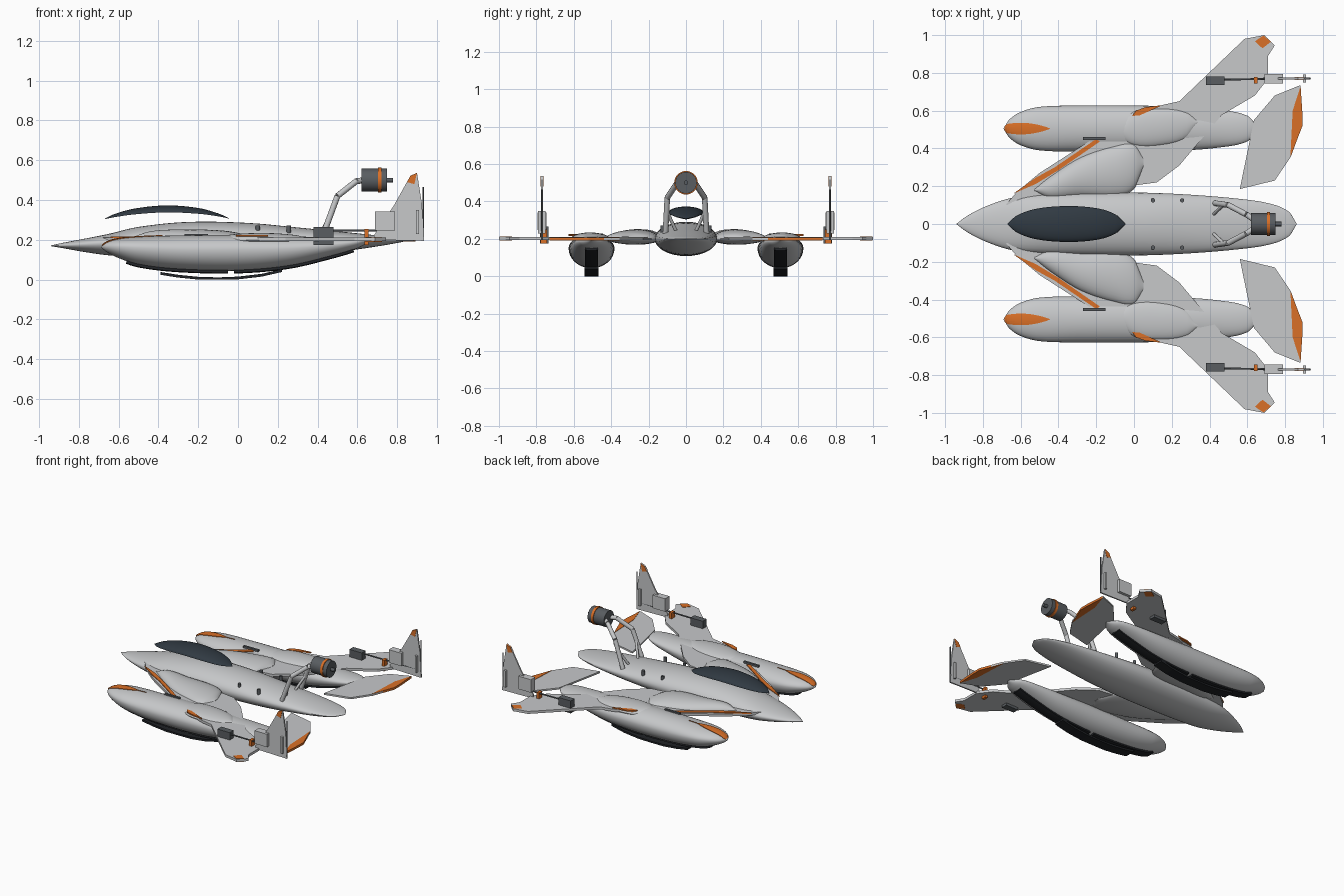
import bpy, bmesh, math
from mathutils import Vector

cube = bpy.data.objects.get("Cube")
if cube:
    bpy.data.objects.remove(cube)


def material(name, rgb):
    m = bpy.data.materials.new(name)
    m.use_nodes = True
    m.diffuse_color = (*rgb, 1)
    m.node_tree.nodes["Principled BSDF"].inputs["Base Color"].default_value = (*rgb, 1)
    return m


GREY = material("light grey", (0.57, 0.58, 0.59))
ORANGE = material("orange", (0.70, 0.16, 0.02))
DARK = material("dark grey", (0.10, 0.11, 0.12))
GLASS = material("canopy blue black", (0.03, 0.042, 0.055))
BLACK = material("black", (0.014, 0.016, 0.019))


def finish(name, bm, mat, mirror=True, smooth=False):
    bmesh.ops.recalc_face_normals(bm, faces=bm.faces)
    me = bpy.data.meshes.new(name)
    bm.to_mesh(me)
    bm.free()
    ob = bpy.data.objects.new(name, me)
    bpy.context.collection.objects.link(ob)
    me.materials.append(mat)
    if smooth:
        bpy.ops.object.select_all(action="DESELECT")
        ob.select_set(True)
        bpy.context.view_layer.objects.active = ob
        bpy.ops.object.shade_smooth_by_angle(angle=math.radians(40))
    if mirror:
        mod = ob.modifiers.new("Mirror", "MIRROR")
        mod.use_axis = (False, True, False)
        mod.use_mirror_merge = False
    return ob


def station_at(st, x):
    """Smooth interpolation of (x, centre y, half width, mid z, top z, bottom z)."""
    i = max(k for k in range(len(st) - 1) if st[k][0] <= x or k == 0)
    p0, p1, p2, p3 = (st[min(max(k, 0), len(st) - 1)] for k in range(i - 1, i + 3))
    d = p2[0] - p1[0]
    t = min(max((x - p1[0]) / d, 0), 1)
    out = []
    for a, b, c, e in zip(p0[1:], p1[1:], p2[1:], p3[1:]):
        m1 = (c - a) / (p2[0] - p0[0]) * d
        m2 = (e - b) / (p3[0] - p1[0]) * d
        out.append((2*t**3 - 3*t*t + 1)*b + (t**3 - 2*t*t + t)*m1
                   + (3*t*t - 2*t**3)*c + (t**3 - t*t)*m2)
    return out


def loft(name, st, mat, mirror=True, segs=32, steps=5):
    bm = bmesh.new()
    xs = [a[0] + (b[0] - a[0]) * k / steps for a, b in zip(st, st[1:]) for k in range(steps)]
    rings = []
    for x in xs + [st[-1][0]]:
        y, w, mid, top, bot = station_at(st, x)
        ring = []
        for k in range(segs):
            a = math.tau * k / segs
            s = math.sin(a)
            z = mid + (top - mid) * s if s >= 0 else mid - (bot - mid) * s
            ring.append(bm.verts.new((x, y + max(w, 0.001) * math.cos(a), z)))
        rings.append(ring)
    for r, q in zip(rings, rings[1:]):
        for k in range(segs):
            n = (k + 1) % segs
            bm.faces.new((r[k], r[n], q[n], q[k]))
    bm.faces.new(rings[0])
    bm.faces.new(rings[-1])
    return finish(name, bm, mat, mirror, True)


def patch(name, st, x0, x1, width, mat, top, lift, thick):
    """Strip that follows the upper or lower skin of a loft."""
    bm = bmesh.new()
    rows = []
    n = 24
    for i in range(n + 1):
        t = i / n
        x = x0 + (x1 - x0) * t
        y, w, mid, up, low = station_at(st, x)
        h = (up if top else low) - mid
        row = []
        for j in range(-3, 4):
            dy = min(width(t), w * 0.95) * j / 3
            z = mid + h * math.sqrt(1 - (dy / w) ** 2)
            row.append(bm.verts.new((x, y + dy, z + lift)))
        rows.append(row)
    for a, b in zip(rows, rows[1:]):
        for j in range(6):
            bm.faces.new((a[j], a[j + 1], b[j + 1], b[j]))
    ob = finish(name, bm, mat)
    sol = ob.modifiers.new("Thickness", "SOLIDIFY")
    sol.thickness, sol.offset = thick, 0


def prism(name, pts, lo, hi, mat, upright=False):
    """Outline extruded in z, or in y when upright."""
    bm = bmesh.new()
    def place(p, h):
        return (p[0], h, p[1]) if upright else (p[0], p[1], h)
    a = [bm.verts.new(place(p, lo)) for p in pts]
    b = [bm.verts.new(place(p, hi)) for p in pts]
    bm.faces.new(a)
    bm.faces.new(b)
    for k in range(len(pts)):
        n = (k + 1) % len(pts)
        bm.faces.new((a[k], a[n], b[n], b[k]))
    return finish(name, bm, mat)


def box(name, x0, x1, y0, y1, z0, z1, mat):
    return prism(name, [(x0, y0), (x1, y0), (x1, y1), (x0, y1)], z0, z1, mat)


def rods(name, points, radius, mat, mirror=True, segs=16):
    bm = bmesh.new()
    for p, q in zip(points, points[1:]):
        p, q = Vector(p), Vector(q)
        mat4 = (q - p).to_track_quat("Z", "Y").to_matrix().to_4x4()
        mat4.translation = (p + q) / 2
        bmesh.ops.create_cone(bm, cap_ends=True, segments=segs, radius1=radius,
                              radius2=radius, depth=(q - p).length, matrix=mat4)
    return finish(name, bm, mat, mirror, True)


# Central hull
loft("fuselage", [
    (-.94, 0, .001, .17, .172, .168), (-.88, 0, .045, .172, .185, .158),
    (-.78, 0, .095, .178, .204, .14), (-.65, 0, .138, .185, .23, .122),
    (-.5, 0, .156, .195, .265, .112), (-.25, 0, .166, .2, .29, .108),
    (.05, 0, .166, .2, .285, .11), (.3, 0, .155, .2, .262, .12),
    (.55, 0, .134, .2, .238, .145), (.72, 0, .108, .2, .22, .17),
    (.82, 0, .065, .2, .21, .188), (.86, 0, .004, .2, .202, .198)], GREY, False)

# Raised canopy shell with an arched rim
loft("canopy", [
    (-.67, 0, .002, .304, .306, .305), (-.62, 0, .045, .314, .33, .318),
    (-.52, 0, .08, .328, .357, .334), (-.36, 0, .095, .338, .373, .345),
    (-.2, 0, .084, .331, .36, .337), (-.1, 0, .052, .318, .333, .322),
    (-.045, 0, .002, .307, .309, .308)], GLASS, False)

# Floats with nose flash, keel strips and skis
FLOAT = [
    (-.69, .505, .002, .165, .167, .163), (-.66, .505, .048, .165, .189, .138),
    (-.6, .505, .088, .165, .206, .108), (-.5, .505, .115, .16, .215, .074),
    (-.3, .505, .122, .15, .222, .05), (0, .505, .122, .15, .224, .044),
    (.25, .505, .116, .155, .218, .066), (.45, .505, .1, .172, .212, .112),
    (.6, .505, .068, .188, .207, .157), (.66, .505, .004, .193, .195, .19)]
loft("floats", FLOAT, GREY)
patch("float_nose_flash", FLOAT, -.683, -.38,
      lambda t: .03 * math.sin(math.pi * min(t + .22, 1)) ** .8 + .0005, ORANGE, True, .002, .004)
for part, x0, x1 in (("front", -.56, -.05), ("rear", -.02, .58)):
    patch("keel_strip_" + part, FLOAT, x0, x1, lambda t: .033, BLACK, False, -.004, .018)
SKI = [(-.39, .031), (-.3, .017), (-.2, .007), (-.1, .004), (0, .008), (.12, .022), (.22, .045)]
prism("skis", [(x, max(z - .007, 0)) for x, z in SKI] + [(x, z + .007) for x, z in SKI[::-1]],
      .467, .543, BLACK, True)

# Swept wings with fairings
prism("wings", [(-.68, .1), (-.62, .17), (-.5, .27), (-.25, .43), (0, .57), (.15, .63),
                (.24, .65), (.585, .98), (.69, 1), (.745, .945), (.71, .89), (.71, .77),
                (.64, .68), (.465, .577), (.24, .31), (.12, .22), (-.03, .2), (-.03, .1)],
      .193, .211, GREY)
loft("wing_root_bulges", [
    (-.53, .18, .004, .2, .213, .19), (-.44, .195, .06, .2, .243, .18),
    (-.28, .25, .105, .2, .252, .17), (-.1, .28, .135, .2, .248, .17),
    (0, .305, .12, .2, .235, .18), (.05, .325, .03, .2, .214, .19)], GREY)
loft("float_fairings", [
    (-.12, .49, .01, .2, .214, .19), (0, .505, .09, .2, .23, .18),
    (.15, .515, .1, .2, .234, .18), (.28, .525, .07, .2, .225, .18),
    (.34, .54, .006, .2, .213, .19)], GREY)
prism("leading_edge_flash", [(-.64, .16), (-.52, .212), (-.4, .285), (-.18, .437),
                             (-.2, .45), (-.42, .3), (-.52, .245)], .208, .2165, ORANGE)
prism("shoulder_flash", [(-.01, .572), (.03, .575), (.15, .629), (.06, .618), (.01, .6)],
      .216, .225, ORANGE)
prism("wingtip_marks", [(.64, .967), (.685, .998), (.725, .965), (.68, .93)], .19, .214, ORANGE)
box("wing_bars", -.27, -.15, .445, .46, .205, .228, DARK)

# Tailplanes with orange trailing edges
prism("tailplanes", [(.56, .185), (.745, .23), (.83, .355), (.89, .52), (.89, .58),
                     (.88, .735), (.745, .68), (.635, .55)], .193, .205, GREY)
prism("tailplane_edges", [(.828, .355), (.892, .52), (.892, .58), (.882, .73), (.84, .6)],
      .191, .207, ORANGE)

# Vertical fins and their control gear
prism("fins", [(.685, .2), (.685, .225), (.785, .375), (.867, .522), (.9, .537),
               (.925, .38), (.935, .195)], .765, .775, GREY, True)
prism("fin_tip_marks", [(.85, .49), (.867, .522), (.9, .537), (.887, .48)],
      .763, .777, ORANGE, True)
box("fin_boxes", .69, .79, .745, .795, .248, .342, GREY)
box("fin_plates", .895, .91, .75, .792, .23, .35, GREY)
rods("fin_rear_rods", [(.932, .77, .195), (.932, .77, .465)], .004, DARK)
box("actuators", .38, .48, .735, .78, .175, .265, DARK)
rods("push_rods", [(.48, .765, .247), (.9, .77, .247)], .005, DARK)
box("rod_collars", .635, .655, .743, .778, .175, .255, ORANGE)

# Rear engine on bent struts
rods("engine", [(.62, 0, .5), (.75, 0, .5)], .058, DARK, False, 32)
rods("engine_band", [(.703, 0, .5), (.721, 0, .5)], .063, ORANGE, False, 32)
rods("engine_hub", [(.75, 0, .5), (.78, 0, .5)], .012, DARK, False)
LEG = [(.43, .11, .23), (.5, .1, .42), (.595, .05, .495), (.64, .02, .5)]
rods("engine_struts", LEG, .015, GREY)
rods("strut_braces", [(.42, .05, .235), (.475, .103, .35)], .009, GREY)

# Deck studs
for i, x in enumerate((.1, .255)):
    rods("deck_stud_%d" % (i + 1), [(x, .125, .22), (x, .125, .272)], .011, DARK)
